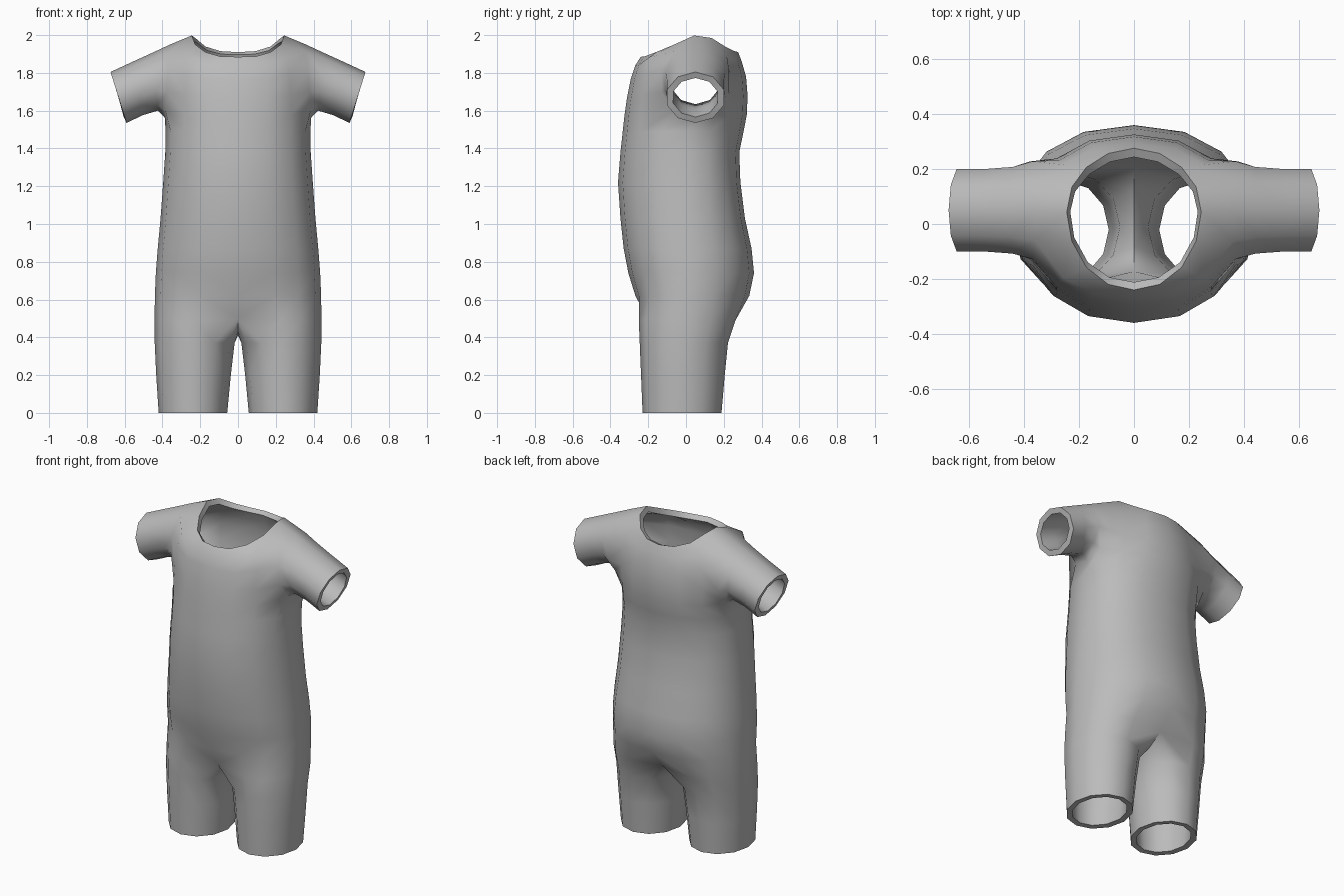
import bpy, bmesh, math

if "Cube" in bpy.data.objects:
    bpy.data.objects.remove(bpy.data.objects["Cube"])

bm = bmesh.new()


def new_verts(points):
    return [bm.verts.new(p) for p in points]


def bridge(lower, upper, closed=False, skip=()):
    """Quads between two rings of vertices; outward when counter-clockwise."""
    n = len(lower)
    for i in range(n if closed else n - 1):
        if i not in skip:
            j = (i + 1) % n
            bm.faces.new((lower[i], lower[j], upper[j], upper[i]))


def spow(v, e):
    return math.copysign(abs(v) ** e, v)


def section(width, front, back, z_front, z_back=None):
    """Half outline of the torso, front centre to side to back centre."""
    z_back = z_front if z_back is None else z_back
    pts = []
    for k in range(9):
        t = math.pi * k / 8
        s, c = spow(math.sin(t), 0.9), spow(math.cos(t), 0.9)
        pts.append((0 if k in (0, 8) else width * s,
                    front * c if k <= 4 else -back * c,
                    z_front + (z_back - z_front) * k / 8))
    return pts


def sleeve_ring(top, bottom, ry, cy=0.05):
    """Ten-sided ring starting at the underside and going round the back."""
    pts = []
    for j in range(10):
        t = math.tau * j / 10
        f = (1 - math.cos(t)) / 2
        pts.append((bottom[0] + (top[0] - bottom[0]) * f,
                    cy + ry * math.sin(t),
                    bottom[1] + (top[1] - bottom[1]) * f))
    return pts


def leg_ring(x_in, x_out, front, back, z):
    """Twelve-sided ring; index 4 is the outer side, index 10 the inner side."""
    pts = []
    for k in range(12):
        t = math.radians(30 * (k - 4))
        pts.append(((x_in + x_out) / 2 + (x_out - x_in) / 2 * math.cos(t),
                    (front + back) / 2 + (back - front) / 2 * math.sin(t), z))
    return pts


# Torso: width, front y, back y, height
torso = [new_verts(section(*row)) for row in (
    (0.44, -0.268, 0.335, 0.62), (0.435, -0.305, 0.36, 0.74),
    (0.425, -0.33, 0.347, 0.87), (0.41, -0.347, 0.312, 1.03),
    (0.396, -0.36, 0.288, 1.22), (0.385, -0.347, 0.282, 1.38),
    (0.383, -0.335, 0.305, 1.49))]
for low, high in zip(torso, torso[1:]):
    bridge(low, high)

# Sleeves, starting at the armhole
sleeve = [new_verts(sleeve_ring(*row)) for row in (
    ((0.36, 1.95), (0.388, 1.565), 0.187), ((0.45, 1.908), (0.425, 1.6), 0.166),
    ((0.56, 1.858), (0.505, 1.576), 0.158), ((0.675, 1.805), (0.59, 1.535), 0.158))]
for low, high in zip(sleeve, sleeve[1:]):
    bridge(low, high, closed=True)

# Chest and shoulder rings share the armhole vertices
hole = sleeve[0]
chest_rows = ((0.385, -0.325, 0.322, 1.58, 1.58), (0.385, -0.312, 0.326, 1.67, 1.68),
              (0.37, -0.292, 0.318, 1.77, 1.78), (0.35, -0.268, 0.295, 1.84, 1.86))
previous = torso[-1]
for r, row in enumerate(chest_rows):
    pts = section(*row)
    lift = 0.02 * r
    ring = []
    for k, (x, y, z) in enumerate(pts):
        if k == 3:
            ring.append(hole[9 - r])
        elif k == 5:
            ring.append(hole[1 + r])
        elif k == 4:
            ring.append(hole[0] if r == 0 else hole[5] if r == 3 else None)
        else:
            ring.append(bm.verts.new((x, y, z + (lift * 0.6 if k in (2, 6) else 0))))
    bridge(previous, ring, skip=(3, 4) if r else ())
    previous = ring

# Neckline
neck_z = (1.885, 1.887, 1.91, 1.95, 1.998, 1.985, 1.94, 1.915, 1.91)
neck = []
for k, z in enumerate(neck_z):
    t = math.pi * k / 8
    neck.append((0 if k in (0, 8) else 0.245 * math.sin(t),
                 0.018 - 0.258 * math.cos(t) + 0.025 * math.sin(t) ** 4, z))
bridge(previous, new_verts(neck))

# Legs: the top ring meets the torso and the crotch seam on the centre line
top = leg_ring(0.0, 0.442, -0.25, 0.262, 0.49)
seam = {0: (-0.205, 0.50), 8: (0.235, 0.50), 9: (0.13, 0.435),
        10: (0.01, 0.41), 11: (-0.1, 0.435)}
for k, (y, z) in seam.items():
    top[k] = (0, y, z)
legs = [new_verts(top)] + [new_verts(leg_ring(*row)) for row in (
    (0.018, 0.441, -0.245, 0.222, 0.37), (0.038, 0.433, -0.238, 0.205, 0.2),
    (0.057, 0.42, -0.23, 0.188, 0.0))]
bridge(legs[0][:9], torso[0])
for high, low in zip(legs, legs[1:]):
    bridge(low, high, closed=True)

mesh = bpy.data.meshes.new("romper_suit")
bm.to_mesh(mesh)
bm.free()
suit = bpy.data.objects.new("romper_suit", mesh)
bpy.context.collection.objects.link(suit)

# Cloth colour
cloth = bpy.data.materials.new("grey_cloth")
cloth.diffuse_color = (0.5, 0.5, 0.5, 1)
cloth.use_nodes = True
cloth.node_tree.nodes["Principled BSDF"].inputs["Base Color"].default_value = cloth.diffuse_color
mesh.materials.append(cloth)

# Smooth shading, mirrored half, cloth thickness
bpy.context.view_layer.objects.active = suit
suit.select_set(True)
mirror = suit.modifiers.new("mirror", 'MIRROR')
mirror.use_clip = True
mirror.merge_threshold = 0.002
solid = suit.modifiers.new("cloth_thickness", 'SOLIDIFY')
solid.thickness = 0.035
solid.offset = -1
bpy.ops.object.shade_smooth_by_angle(angle=math.radians(55))
# Sharp hems: mark open edges so the rims stay crisp
solid.edge_crease_rim = 1.0
for name in ("mirror", "cloth_thickness"):
    bpy.ops.object.modifier_apply(modifier=name)
bpy.ops.object.shade_smooth_by_angle(angle=math.radians(55))
